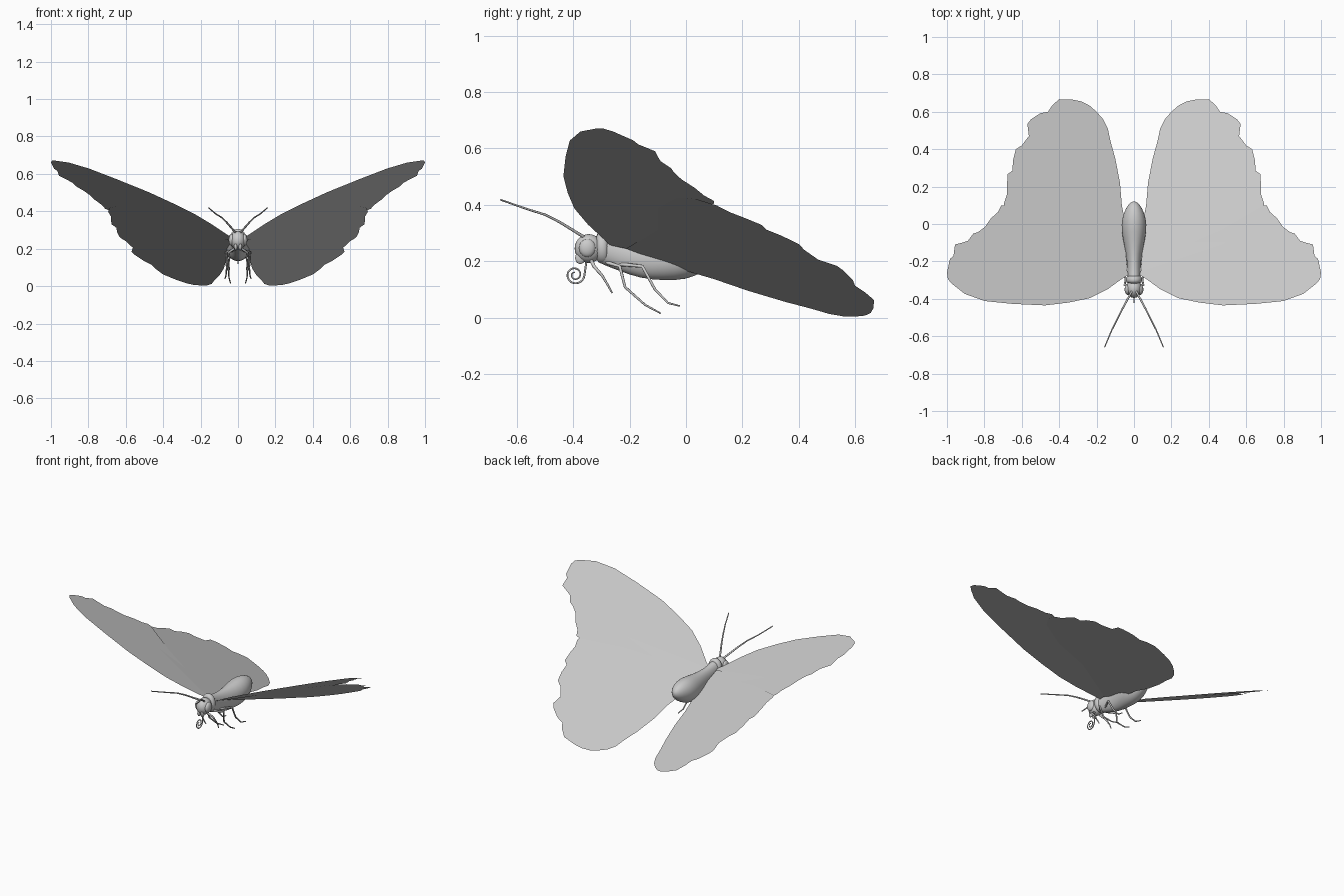
import bpy, bmesh, math
from mathutils import Vector

if "Cube" in bpy.data.objects:
    bpy.data.objects.remove(bpy.data.objects["Cube"])

grey = bpy.data.materials.new("soft_grey")
grey.diffuse_color = (0.6, 0.6, 0.6, 1)
grey.use_nodes = True
grey.node_tree.nodes["Principled BSDF"].inputs["Base Color"].default_value = grey.diffuse_color


def add_mesh(name, bm, smooth=True):
    me = bpy.data.meshes.new(name)
    bm.to_mesh(me)
    bm.free()
    for p in me.polygons:
        p.use_smooth = smooth
    me.materials.append(grey)
    ob = bpy.data.objects.new(name, me)
    bpy.context.collection.objects.link(ob)
    return ob


def loft(name, stations, sides=20):
    """Elliptical rings along y: (y, centre z, half width, half height)."""
    bm = bmesh.new()
    rings = []
    for y, zc, w, h in stations:
        rings.append([bm.verts.new((w * math.cos(a), y, zc + h * math.sin(a)))
                      for a in (2 * math.pi * i / sides for i in range(sides))])
    for r, q in zip(rings, rings[1:]):
        for i in range(sides):
            j = (i + 1) % sides
            bm.faces.new((r[i], r[j], q[j], q[i]))
    bm.faces.new(rings[0])
    bm.faces.new(rings[-1])
    bmesh.ops.recalc_face_normals(bm, faces=bm.faces)
    ob = add_mesh(name, bm)
    ob.modifiers.new("smooth", 'SUBSURF').levels = 1
    return ob


def ellipsoid(name, centre, radii):
    bm = bmesh.new()
    bmesh.ops.create_uvsphere(bm, u_segments=24, v_segments=16, radius=1)
    for v in bm.verts:
        v.co = Vector([c + r * k for c, r, k in zip(centre, radii, v.co)])
    return add_mesh(name, bm)


def tube(name, points, radius, taper=0.5):
    cu = bpy.data.curves.new(name, 'CURVE')
    cu.dimensions = '3D'
    cu.bevel_depth = radius
    cu.bevel_resolution = 2
    cu.use_fill_caps = True
    sp = cu.splines.new('POLY')
    sp.points.add(len(points) - 1)
    for i, (p, co) in enumerate(zip(sp.points, points)):
        p.co = (*co, 1)
        p.radius = 1 + (taper - 1) * i / (len(points) - 1)
    sp.use_smooth = True
    cu.materials.append(grey)
    ob = bpy.data.objects.new(name, cu)
    bpy.context.collection.objects.link(ob)


def wing(name, outline, base, slope_x, slope_y):
    """Thin tilted sheet from a plan outline, mirrored to both sides."""
    bm = bmesh.new()
    f = bm.faces.new([bm.verts.new((x, y, base + slope_x * x + slope_y * y))
                      for x, y in outline])
    f.normal_update()
    if f.normal.z < 0:
        f.normal_flip()
    bmesh.ops.triangulate(bm, faces=[f])
    ob = add_mesh(name, bm, smooth=False)
    ob.modifiers.new("mirror", 'MIRROR')


# Wings with scalloped outer edges
wing("forewing", [
    (.03, -.27), (.06, -.29), (.14, -.348), (.235, -.396), (.35, -.42), (.476, -.435),
    (.65, -.427), (.797, -.412), (.904, -.374), (.973, -.32), (.995, -.295), (1, -.26),
    (.984, -.187), (.965, -.17), (.957, -.11), (.92, -.10), (.888, -.09), (.86, -.052),
    (.834, -.043), (.797, -.016), (.765, .03), (.727, .064), (.71, .10), (.69, .10),
    (.466, -.03), (.05, -.21)], .150, .42, -.349)
wing("hindwing", [
    (.04, -.25), (.136, -.22), (.466, -.11), (.64, -.03), (.685, .04), (.695, .11),
    (.68, .155), (.68, .20), (.675, .267), (.65, .285), (.647, .34), (.632, .40),
    (.60, .42), (.562, .47), (.57, .535), (.55, .56), (.52, .58), (.50, .592),
    (.46, .60), (.437, .635), (.40, .667), (.33, .665), (.28, .655), (.24, .635),
    (.20, .60), (.165, .56), (.14, .51), (.125, .44), (.10, .35), (.075, .22),
    (.065, .10), (.045, 0)], .147, .42, -.379)

# Abdomen and thorax in one tapered form
loft("body", [
    (.122, .235, .008, .01), (.105, .232, .032, .038), (.06, .225, .056, .065),
    (0, .215, .071, .083), (-.08, .208, .061, .077), (-.16, .208, .042, .071),
    (-.24, .224, .035, .058), (-.29, .242, .037, .056), (-.33, .25, .034, .048)])
loft("collar", [
    (-.275, .245, .034, .05), (-.285, .248, .044, .058), (-.305, .250, .046, .059),
    (-.32, .250, .036, .05)])

# Head
ellipsoid("head", (0, -.345, .245), (.042, .05, .051))
for s, side in ((1, "right"), (-1, "left")):
    ellipsoid(f"eye_{side}", (s * .034, -.35, .247), (.016, .029, .032))
    ellipsoid(f"palp_{side}", (s * .012, -.375, .212), (.009, .018, .022))

    # Antennae
    tube(f"antenna_{side}", [(s * x, y, z) for x, y, z in (
        (.012, -.36, .285), (.025, -.385, .30), (.06, -.45, .34), (.085, -.50, .365),
        (.12, -.57, .387), (.157, -.658, .418))], .006, .5)

    # Three jointed legs
    legs = {
        "front_leg": [(.02, -.335, .20), (.05, -.325, .18), (.045, -.298, .15),
                      (.05, -.28, .12), (.045, -.262, .087)],
        "middle_leg": [(.02, -.28, .195), (.062, -.235, .182), (.052, -.216, .108),
                       (.048, -.145, .045), (.04, -.09, .015)],
        "rear_leg": [(.02, -.24, .19), (.066, -.155, .182), (.06, -.11, .10),
                     (.065, -.064, .052), (.07, -.022, .041)]}
    for name, pts in legs.items():
        tube(f"{name}_{side}", [(s * x, y, z) for x, y, z in pts], .007, .4)

# Coiled proboscis
coil = [(0, -.352, .21), (0, -.356, .18), (0, -.36, .152)]
for i in range(1, 37):
    a = -2 * math.pi * 1.75 * i / 36
    r = .034 - .026 * i / 36
    coil.append((0, -.394 + r * math.cos(a), .152 + r * math.sin(a)))
tube("proboscis", coil, .0035, .7)
